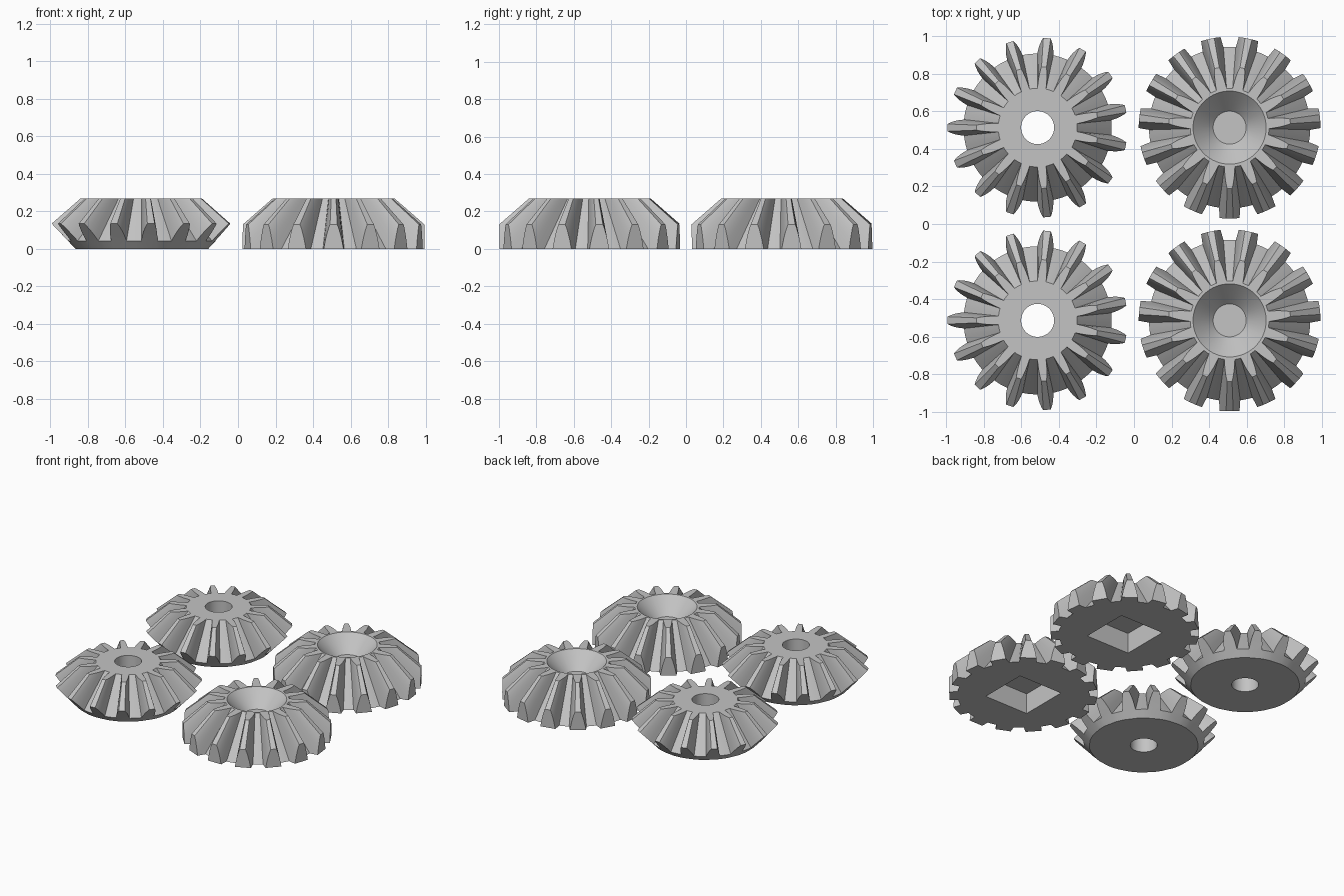
import bpy, bmesh, math

if "Cube" in bpy.data.objects:
    bpy.data.objects.remove(bpy.data.objects["Cube"])

TEETH = 15
TOP = 0.27
ROWS = [0.0, 0.268, 0.5, 0.7, 0.86, 1.0]      # root to tip of a tooth flank

grey = bpy.data.materials.new("steel grey")
grey.diffuse_color = (0.55, 0.55, 0.55, 1)
grey.use_nodes = True
grey.node_tree.nodes["Principled BSDF"].inputs["Base Color"].default_value = grey.diffuse_color


def ray(h):
    """Radius at z = 0 and inward slope of the flank line at height h."""
    return 0.43 + 0.205 * h, 0.815 + 0.333 * h


def heel_bevelled(h):
    """Outer end of a flank line on a sloping back cone."""
    r0, k = ray(h)
    z = (r0 - 0.355) / (k + 0.926)
    return r0 - k * z, z


def heel_upright(h):
    """Outer end of a flank line on an upright rim or on the base."""
    r0, k = ray(h)
    z = max(0.0, (r0 - 0.485) / k)
    return r0 - k * z, z


def gear_mesh(name, heel, widths, start, bevelled):
    bm = bmesh.new()
    cols = []                                   # (row index, heel vert, toe vert)

    def polar(r, a, z):
        return bm.verts.new((r * math.cos(a), r * math.sin(a), z))

    def column(i, base, side=0, shift=None):
        h = ROWS[i]
        r0, k = ray(h)
        ends = []
        for r, z in (heel(h), (r0 - k * TOP, TOP)):
            w = widths[i] * (1 - z * k / r0) / r
            a = base + side * w
            if shift is not None:               # points on the root between teeth
                a = base + w + shift * (2 * math.pi / TEETH - 2 * w)
            ends.append(polar(r, a, z))
        cols.append((i, ends[0], ends[1]))

    n = len(ROWS)
    for t in range(TEETH):
        a = start + t * 2 * math.pi / TEETH
        first = len(cols)
        for i in range(n):
            column(i, a, -1)
        for i in reversed(range(n)):
            column(i, a, 1)
        # outer end face of the tooth
        bm.faces.new([c[1] for c in cols[first:] if bevelled or c[0] >= 1])
        for s in (1 / 3, 2 / 3):
            column(0, a, shift=s)

    # flanks, tips and roots
    m = len(cols)
    for j in range(m):
        _, h0, t0 = cols[j]
        _, h1, t1 = cols[(j + 1) % m]
        bm.faces.new((h0, h1, t1, t0))
    bm.faces.new([c[2] for c in cols])
    # underside, with the back cone where there is one
    if bevelled:
        rim = [c[1] for c in cols if c[0] == 0]
        base = [polar(0.355, math.atan2(v.co.y, v.co.x), 0) for v in rim]
        for j in range(len(rim)):
            q = (j + 1) % len(rim)
            bm.faces.new((rim[j], base[j], base[q], rim[q]))
        bm.faces.new(base)
    else:
        bm.faces.new([c[1] for c in cols if c[0] <= 1])
    bmesh.ops.recalc_face_normals(bm, faces=bm.faces)
    me = bpy.data.meshes.new(name)
    bm.to_mesh(me)
    bm.free()
    return me


def cone_cutter(r1, r2, z1, z2):
    bpy.ops.mesh.primitive_cone_add(vertices=64, radius1=r1, radius2=r2,
                                    depth=z2 - z1, location=(0, 0, (z1 + z2) / 2))
    return bpy.context.object


def box_cutter(side, z1, z2):
    bpy.ops.mesh.primitive_cube_add(size=1, location=(0, 0, (z1 + z2) / 2))
    bpy.context.object.scale = (side, side, z2 - z1)
    return bpy.context.object


def make_pair(name, mesh, cutters, x):
    """Cut the openings, then place a front and a back copy."""
    ob = bpy.data.objects.new(name + "_front", mesh)
    bpy.context.collection.objects.link(ob)
    for c in cutters:
        c.hide_render = True
        mod = ob.modifiers.new("opening", 'BOOLEAN')
        mod.operation, mod.solver, mod.object = 'DIFFERENCE', 'EXACT', c
    deps = bpy.context.evaluated_depsgraph_get()
    cut = bpy.data.meshes.new_from_object(ob.evaluated_get(deps))
    ob.modifiers.clear()
    ob.data = cut
    for c in cutters:
        bpy.data.objects.remove(c)
    cut.materials.clear()
    cut.materials.append(grey)
    bpy.ops.object.select_all(action='DESELECT')
    ob.select_set(True)
    bpy.context.view_layer.objects.active = ob
    bpy.ops.object.shade_smooth_by_angle(angle=math.radians(15))
    ob.location = (x, -0.514, 0)
    twin = bpy.data.objects.new(name + "_back", ob.data)
    twin.location = (x, 0.514, 0)
    bpy.context.collection.objects.link(twin)


# bevel gears with a round through bore
make_pair("bored_gear",
          gear_mesh("bored_gear", heel_bevelled,
                    [0.047, 0.046, 0.043, 0.038, 0.033, 0.026], math.pi, True),
          [cone_cutter(0.088, 0.088, -0.1, 0.4)], -0.514)

# bevel gears with a conical dish on top and a square socket below
make_pair("dished_gear",
          gear_mesh("dished_gear", heel_upright,
                    [0.057, 0.053, 0.048, 0.041, 0.034, 0.025], -math.pi / 2, False),
          [cone_cutter(0.088, 0.2234, 0.157, 0.30), box_cutter(0.347, -0.1, 0.147)], 0.51)
